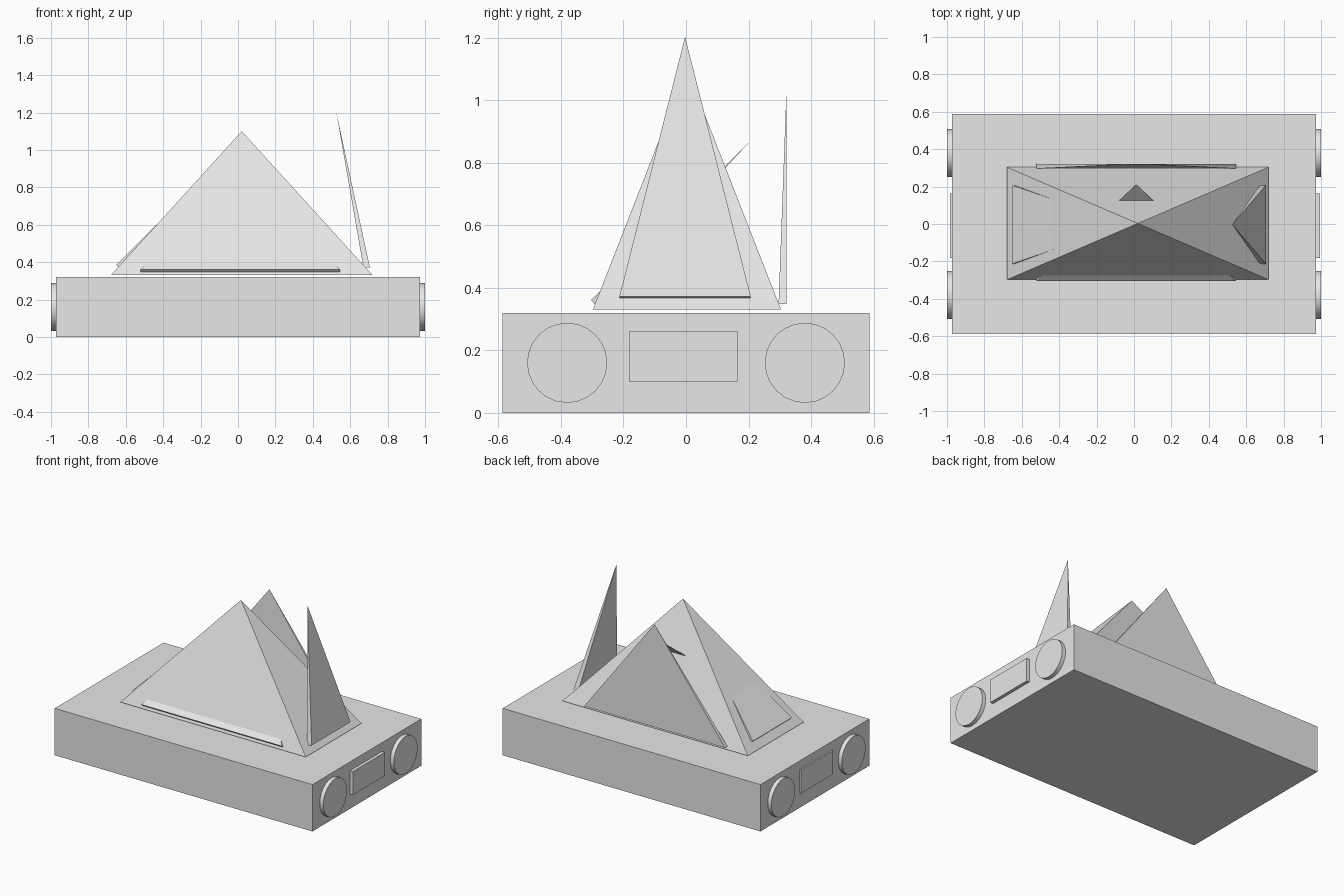
import bpy
import math
from mathutils import Vector

cube = bpy.data.objects.get("Cube")
if cube:
    bpy.data.objects.remove(cube, do_unlink=True)

grey = bpy.data.materials.new("plain grey")
grey.use_nodes = True
grey.diffuse_color = (0.8, 0.8, 0.8, 1)
grey.node_tree.nodes["Principled BSDF"].inputs["Base Color"].default_value = (0.8, 0.8, 0.8, 1)


def box(name, low, high):
    low, high = Vector(low), Vector(high)
    bpy.ops.mesh.primitive_cube_add(size=1, location=(low + high) / 2)
    obj = bpy.context.object
    obj.name = name
    obj.scale = high - low
    obj.data.materials.append(grey)
    return obj


def pyramid(name, corners, apex):
    """Four-sided pyramid; corners run counter-clockwise seen from the apex."""
    mesh = bpy.data.meshes.new(name)
    sides = [(i, (i + 1) % 4, 4) for i in range(4)]
    mesh.from_pydata(corners + [apex], [], sides + [(3, 2, 1, 0)])
    mesh.materials.append(grey)
    obj = bpy.data.objects.new(name, mesh)
    bpy.context.collection.objects.link(obj)
    return obj


def flap(name, hinge, width, height, thick, turn, lean):
    """Triangular flap with an upright outer face, leaning inward over its hinge.
    Its outer face looks along -y before it is turned about z."""
    w = width / 2
    obj = pyramid(name, [(-w, 0, 0), (w, 0, 0), (w, thick, 0), (-w, thick, 0)], (0, 0, height))
    obj.rotation_euler = (-math.radians(lean), 0, math.radians(turn))
    obj.location = hinge
    return obj


# Base slab
box("base", (-0.973, -0.587, 0), (0.973, 0.587, 0.32))

# Central pyramid, hovering just above the base
pyramid("central_pyramid",
        [(-0.68, -0.298, 0.33), (0.72, -0.298, 0.33), (0.72, 0.304, 0.33), (-0.68, 0.304, 0.33)],
        (0.02, 0.003, 1.10))

# Four flaps; the front and right ones are folded into the pyramid
flap("front_flap", (0.012, -0.304, 0.36), 1.065, 0.73, 0.025, 0, 45)
flap("back_flap", (0.012, 0.322, 0.348), 1.065, 0.702, 0.026, 180, 0)
flap("left_flap", (0.705, -0.003, 0.372), 0.42, 0.85, 0.034, 90, 12.2)
flap("right_flap", (-0.65, -0.003, 0.385), 0.42, 0.85, 0.03, -90, 45)

# Round discs and a raised panel on both ends
for side, label, panel_x in ((1, "left", 0.995), (-1, "right", 0.983)):
    for y, place in ((-0.38, "front"), (0.38, "back")):
        bpy.ops.mesh.primitive_cylinder_add(vertices=24, radius=0.128, depth=0.06,
                                            location=(side * 0.97, y, 0.16),
                                            rotation=(0, math.pi / 2, 0))
        disc = bpy.context.object
        disc.name = f"{label}_{place}_disc"
        disc.data.materials.append(grey)
        bpy.ops.object.shade_smooth_by_angle(angle=math.radians(30))
    xs = sorted((side * 0.95, side * panel_x))
    box(f"{label}_panel", (xs[0], -0.182, 0.10), (xs[1], 0.164, 0.26))
